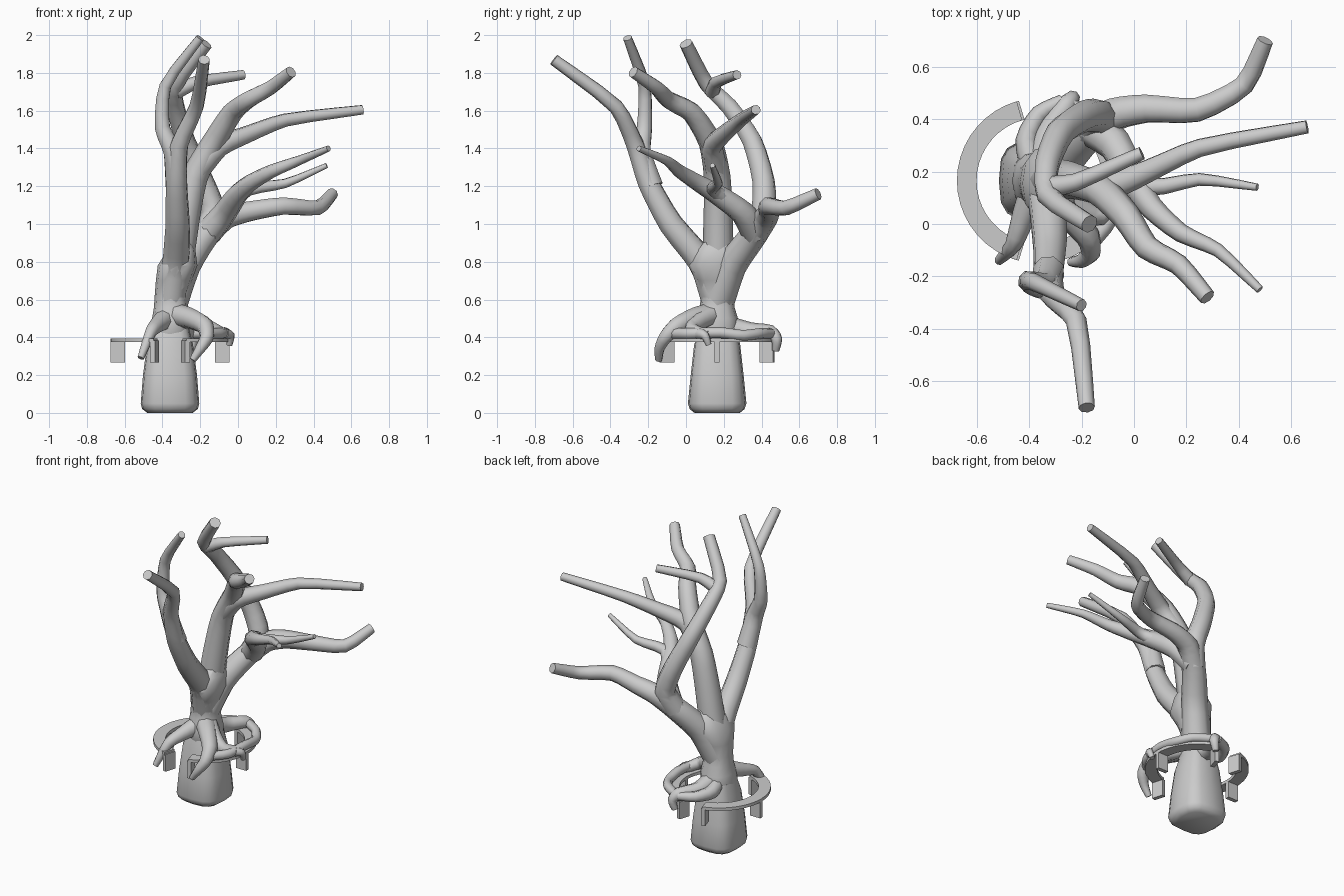
import bpy
import bmesh
import math
from mathutils import Matrix, Vector

default_cube = bpy.data.objects.get("Cube")
if default_cube:
    bpy.data.objects.remove(default_cube, do_unlink=True)

AXIS = Vector((-.36, .165, 0))


def finish(obj, angle):
    """Select one object and smooth it, keeping the harder edges."""
    bpy.ops.object.select_all(action='DESELECT')
    obj.select_set(True)
    bpy.context.view_layer.objects.active = obj
    bpy.ops.object.shade_smooth_by_angle(angle=math.radians(angle))


def mesh_object(name, bm, angle=50):
    bmesh.ops.recalc_face_normals(bm, faces=bm.faces)
    mesh = bpy.data.meshes.new(name)
    bm.to_mesh(mesh)
    bm.free()
    obj = bpy.data.objects.new(name, mesh)
    bpy.context.collection.objects.link(obj)
    finish(obj, angle)


def limb(name, start_radius, end_radius, *points):
    """Tapered eight-sided tube with short, rounded elbows."""
    curve = bpy.data.curves.new(name + "_path", 'CURVE')
    curve.dimensions = '3D'
    curve.bevel_depth = 1
    curve.bevel_resolution = 2
    curve.resolution_u = 3
    curve.use_fill_caps = True
    spline = curve.splines.new('BEZIER')
    spline.bezier_points.add(len(points) - 1)
    path_points = [Vector(point) for point in points]
    for index, (knot, here) in enumerate(zip(spline.bezier_points, path_points)):
        before = path_points[max(index - 1, 0)]
        after = path_points[min(index + 1, len(points) - 1)]
        heading = (after - before).normalized()
        knot.handle_left_type = knot.handle_right_type = 'FREE'
        knot.co = here
        knot.handle_left = here - heading * max((here - before).length, .05) * .22
        knot.handle_right = here + heading * max((after - here).length, .05) * .22
        blend = index / (len(points) - 1)
        knot.radius = start_radius + (end_radius - start_radius) * blend
    path = bpy.data.objects.new(name + "_path", curve)
    bpy.context.collection.objects.link(path)
    bpy.context.view_layer.update()
    evaluated = path.evaluated_get(bpy.context.evaluated_depsgraph_get())
    mesh = bpy.data.meshes.new_from_object(evaluated)
    mesh.name = name
    bpy.data.objects.remove(path, do_unlink=True)
    obj = bpy.data.objects.new(name, mesh)
    bpy.context.collection.objects.link(obj)
    finish(obj, 50)


def column(name, squareness, sides, *levels):
    """Loft of rounded-square sections: height, x shift, y shift, x radius, y radius."""
    bm = bmesh.new()
    rings = []
    for z, shift_x, shift_y, radius_x, radius_y in levels:
        ring = []
        for step in range(sides):
            turn = math.tau * step / sides
            c, s = math.cos(turn), math.sin(turn)
            x = math.copysign(abs(c) ** squareness, c) * radius_x + shift_x
            y = math.copysign(abs(s) ** squareness, s) * radius_y + shift_y
            ring.append(bm.verts.new(AXIS + Vector((x, y, z))))
        rings.append(ring)
    for lower, upper in zip(rings, rings[1:]):
        for i in range(sides):
            j = (i + 1) % sides
            bm.faces.new((lower[i], lower[j], upper[j], upper[i]))
    bm.faces.new(rings[0][::-1])
    bm.faces.new(rings[-1])
    mesh_object(name, bm)


def half_ring(name, first, last, steps=18):
    """Flat band of the collar between two angles in degrees."""
    bm = bmesh.new()
    sections = []
    for step in range(steps + 1):
        turn = math.radians(first + (last - first) * step / steps)
        out = Vector((math.cos(turn), math.sin(turn), 0))
        sections.append([bm.verts.new(AXIS + out * r + Vector((0, 0, z)))
                         for r, z in ((.24, .375), (.315, .375), (.315, .395), (.24, .395))])
    for a, b in zip(sections, sections[1:]):
        for i in range(4):
            j = (i + 1) % 4
            bm.faces.new((a[i], a[j], b[j], b[i]))
    bm.faces.new(sections[0])
    bm.faces.new(sections[-1])
    mesh_object(name, bm, 30)


def tab(name, degrees):
    """Small radial plate hanging below the collar."""
    bm = bmesh.new()
    place = (Matrix.Translation(AXIS) @ Matrix.Rotation(math.radians(degrees), 4, 'Z')
             @ Matrix.Translation((.277, 0, .325)) @ Matrix.Diagonal((.075, .027, .115, 1)))
    bmesh.ops.create_cube(bm, size=1, matrix=place)
    mesh_object(name, bm, 30)


# Plug-shaped base and the trunk rising out of it
column("base", .65, 16,
       (0, 0, 0, .12, .12), (.02, 0, 0, .147, .145), (.05, 0, 0, .155, .155),
       (.2, 0, 0, .143, .14), (.36, 0, 0, .122, .122), (.45, 0, .005, .1, .1))
column("trunk", .85, 12,
       (.4, 0, 0, .1, .1), (.45, 0, 0, .105, .115), (.5, .005, 0, .1, .11),
       (.56, .005, 0, .09, .092), (.62, .005, 0, .086, .086), (.7, .02, -.005, .095, .108),
       (.78, .04, -.01, .105, .145), (.86, .06, 0, .075, .115), (.93, .08, .01, .03, .05))

# Forward branch, splitting in two near the top
limb("front_branch", .085, .031,
     (-.355, .16, .6), (-.33, .09, .79), (-.32, -.08, 1), (-.325, -.2, 1.22),
     (-.31, -.27, 1.42), (-.22, -.37, 1.62), (-.18, -.7, 1.87))
limb("front_branch_upper_tip", .062, .024,
     (-.325, -.18, 1.2), (-.345, -.235, 1.38), (-.4, -.22, 1.51), (-.385, -.22, 1.73),
     (-.2, -.31, 1.985))

# Middle branch, forking to both sides
limb("middle_branch", .086, .032,
     (-.34, .17, .65), (-.285, .17, 1), (-.23, .165, 1.25), (-.13, .13, 1.43),
     (-.03, .03, 1.59), (.05, -.09, 1.655), (.17, -.155, 1.72), (.28, -.28, 1.805))
limb("middle_branch_back_fork", .066, .026,
     (-.21, .16, 1.29), (-.1, .14, 1.41), (.05, .2, 1.475), (.25, .29, 1.55), (.66, .37, 1.605))

# Rear branch, the parent of three further limbs
limb("rear_branch", .09, .032,
     (-.35, .17, .6), (-.28, .24, .78), (-.18, .35, .93), (-.07, .42, 1.03),
     (.05, .44, 1.065), (.24, .435, 1.095), (.42, .53, 1.085), (.5, .7, 1.16))
limb("rear_branch_tall_limb", .073, .036,
     (-.17, .36, .94), (-.13, .41, 1.06), (-.19, .41, 1.23), (-.28, .35, 1.44),
     (-.33, .23, 1.62), (-.33, .11, 1.74), (-.17, 0, 1.955))
limb("rear_branch_spur", .042, .025,
     (-.33, .14, 1.7), (-.22, .16, 1.75), (.03, .27, 1.79))
limb("side_branch", .075, .016,
     (-.16, .37, .95), (-.07, .3, 1.06), (0, .16, 1.16),
     (.07, .06, 1.22), (.18, -.035, 1.28), (.32, -.1, 1.335), (.48, -.25, 1.4))
limb("side_branch_lower_twig", .047, .014,
     (-.03, .22, 1.12), (.06, .14, 1.185), (.25, .17, 1.215), (.47, .14, 1.31))

# Roots gripping the collar
limb("root_front_outer", .06, .018,
     (-.37, .15, .51), (-.42, .03, .47), (-.46, -.08, .43), (-.515, -.14, .29))
limb("root_front_inner", .066, .018,
     (-.34, .14, .52), (-.25, .04, .5), (-.175, -.05, .46), (-.165, -.11, .4),
     (-.2, -.14, .34), (-.24, -.145, .28))
limb("root_side", .06, .028,
     (-.34, .16, .53), (-.24, .08, .49), (-.13, .03, .44), (-.06, .12, .41))
limb("root_around_collar", .03, .028,
     (-.17, -.08, .42), (-.09, .02, .42), (-.07, .18, .425), (-.08, .3, .41),
     (-.14, .39, .42), (-.25, .46, .42))
limb("root_rear", .06, .02,
     (-.35, .2, .46), (-.33, .34, .43), (-.26, .45, .425), (-.235, .48, .39), (-.25, .475, .33))
limb("root_rear_brace", .05, .026,
     (-.38, .2, .45), (-.41, .32, .425), (-.36, .42, .42), (-.27, .47, .42))
limb("root_collar_tip", .03, .016,
     (-.07, .07, .42), (-.04, .1, .41), (-.045, .12, .36))

# Split collar with its hanging tabs
half_ring("collar_right", 106, 254)
half_ring("collar_left", -74, 74)
for side, middle in (("left", 0), ("right", 180)):
    for spot, offset in (("start", -73), ("middle", 0), ("end", 73)):
        tab("collar_tab_" + side + "_" + spot, middle + offset)
